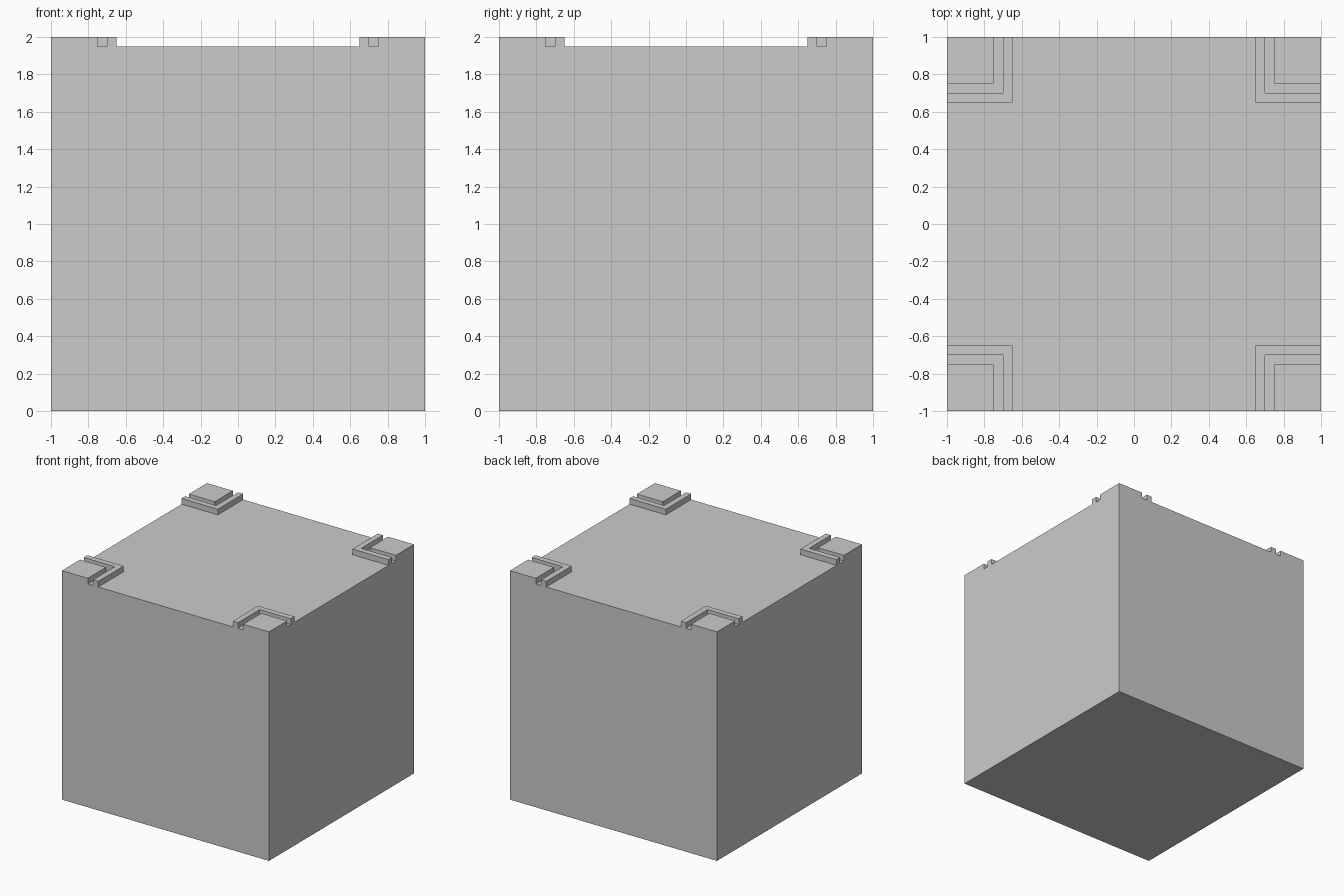
import bpy, bmesh
from mathutils import Matrix, Vector

if "Cube" in bpy.data.objects:
    bpy.data.objects.remove(bpy.data.objects["Cube"])

BASE_TOP, TOP = 1.95, 2.0
RIDGE_IN, RIDGE_OUT, PAD_IN = 0.65, 0.70, 0.75

# Main body: plain box up to the sunken top face
bm = bmesh.new()
bmesh.ops.create_cube(bm, size=1, matrix=Matrix.Translation((0, 0, BASE_TOP / 2))
                      @ Matrix.Diagonal((2, 2, BASE_TOP, 1)))

# Score lines for the ridges and pads at all four corners
for axis in (Vector((1, 0, 0)), Vector((0, 1, 0))):
    for d in (RIDGE_IN, RIDGE_OUT, PAD_IN):
        for s in (-1, 1):
            bmesh.ops.bisect_plane(bm, geom=bm.verts[:] + bm.edges[:] + bm.faces[:],
                                   plane_co=axis * d * s, plane_no=axis)


def is_raised(face):
    c = face.calc_center_median()
    m = min(abs(c.x), abs(c.y))
    return face.normal.z > 0.9 and (RIDGE_IN < m < RIDGE_OUT or m > PAD_IN)


# Raise the corner pads and L-shaped ridges, leaving a groove between them
bm.normal_update()
raised = [f for f in bm.faces if is_raised(f)]
ext = bmesh.ops.extrude_face_region(bm, geom=raised)
for v in ext["geom"]:
    if isinstance(v, bmesh.types.BMVert):
        v.co.z = TOP

# Merge leftover coplanar faces
bmesh.ops.recalc_face_normals(bm, faces=bm.faces[:])
bmesh.ops.dissolve_limit(bm, angle_limit=0.01, verts=bm.verts[:], edges=bm.edges[:])

mesh = bpy.data.meshes.new("block_with_corner_ridges")
bm.to_mesh(mesh)
bm.free()
bpy.context.collection.objects.link(bpy.data.objects.new("block_with_corner_ridges", mesh))
